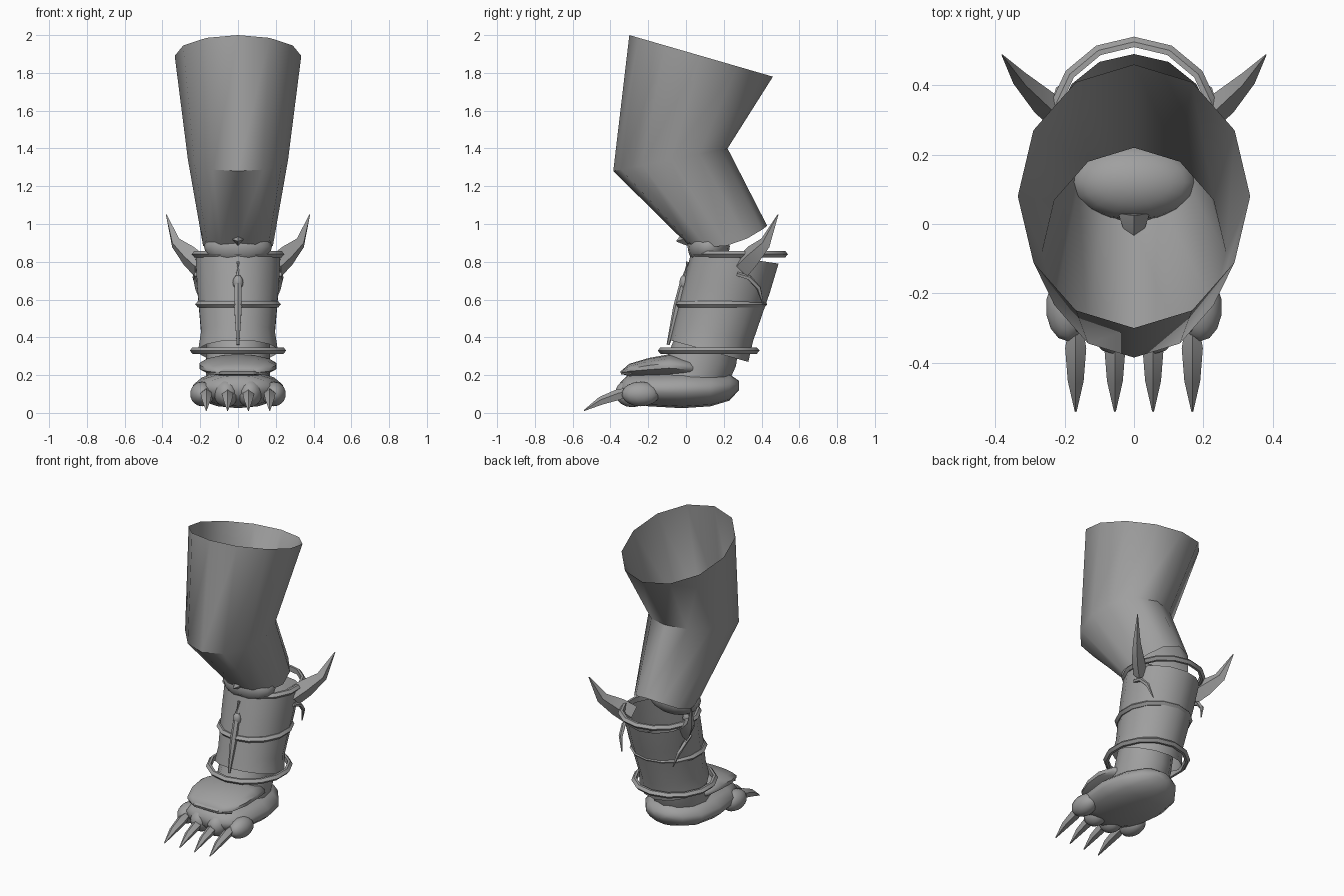
import bpy, math
from mathutils import Vector

if "Cube" in bpy.data.objects:
    bpy.data.objects.remove(bpy.data.objects["Cube"])

grey = bpy.data.materials.new("plain grey")
grey.diffuse_color = (0.35, 0.35, 0.35, 1)
grey.use_nodes = True
grey.node_tree.nodes["Principled BSDF"].inputs["Base Color"].default_value = grey.diffuse_color


def finish(name, verts, faces, angle=40):
    me = bpy.data.meshes.new(name)
    me.from_pydata(verts, [], faces)
    me.materials.append(grey)
    ob = bpy.data.objects.new(name, me)
    bpy.context.collection.objects.link(ob)
    bpy.ops.object.select_all(action='DESELECT')
    ob.select_set(True)
    bpy.context.view_layer.objects.active = ob
    if angle:
        bpy.ops.object.shade_smooth_by_angle(angle=math.radians(angle))
    return ob


def skin(name, rings, caps=False, angle=40):
    """Join equal-sized rings of points, bottom to top, into a tube."""
    n = len(rings[0])
    verts = [p for r in rings for p in r]
    faces = [(k * n + i, k * n + (i + 1) % n, (k + 1) * n + (i + 1) % n, (k + 1) * n + i)
             for k in range(len(rings) - 1) for i in range(n)]
    if caps:
        faces += [tuple(reversed(range(n))), tuple(range(len(verts) - n, len(verts)))]
    return finish(name, verts, faces, angle)


def oval(front, back, half, n=12, sag=0.0):
    """Tilted oval ring through a front and a back (y, z) point."""
    pts = []
    for i in range(n):
        a = 2 * math.pi * i / n
        t = (1 - math.cos(a)) / 2
        pts.append((half * math.sin(a), front[0] + (back[0] - front[0]) * t,
                    front[1] + (back[1] - front[1]) * t - sag * math.sin(a) ** 2))
    return pts


def ball(name, c, r, seg=16, rows=10):
    bpy.ops.mesh.primitive_uv_sphere_add(segments=seg, ring_count=rows, location=c)
    ob = bpy.context.object
    ob.name = name
    ob.scale = r
    ob.data.materials.append(grey)
    bpy.ops.object.shade_smooth()
    return ob


def spike(name, path, radii, n=5, flat=1.0, angle=25):
    """Tapering tube along a path; flat squashes its second axis."""
    path = [Vector(p) for p in path]
    rings = []
    for i, p in enumerate(path):
        d = (path[min(i + 1, len(path) - 1)] - path[max(i - 1, 0)]).normalized()
        u = d.cross(Vector((0, 0, 1)))
        u = u.normalized() if u.length > 0.2 else Vector((1, 0, 0))
        w = u.cross(d)
        rings.append([p + radii[i] * (u * flat * math.sin(2 * math.pi * k / n)
                                      + w * math.cos(2 * math.pi * k / n)) for k in range(n)])
    return skin(name, rings, True, angle)


def band(name, y0, y1, half, z, n=14, wide=0.03, tall=0.034):
    """Horizontal oval hoop with a hexagonal section."""
    prof = [(0, -.5), (.5, -.5), (1, 0), (.5, .5), (0, .5)]
    cy, ry = (y0 + y1) / 2, (y1 - y0) / 2
    rings = []
    for u, v in prof + prof[:1]:
        o = wide * (1 - u)
        rings.append([((half - o) * math.sin(2 * math.pi * i / n),
                       cy - (ry - o) * math.cos(2 * math.pi * i / n), z + v * tall)
                      for i in range(n)])
    return skin(name, rings, angle=35)


# Open upper leg with a bent knee
skin("upper_leg", [oval((0.0, 0.90), (0.43, 0.99), 0.185, sag=0.06),
                   oval((-0.385, 1.28), (0.22, 1.40), 0.265),
                   oval((-0.30, 2.0), (0.46, 1.78), 0.335)], angle=50)

# Open shin sleeve, ankle and joint
skin("shin_sleeve", [oval((-0.085, 0.385), (0.33, 0.27), 0.215, 14),
                     oval((-0.065, 0.47), (0.355, 0.38), 0.20, 14),
                     oval((-0.01, 0.70), (0.445, 0.64), 0.222, 14),
                     oval((0.03, 0.86), (0.49, 0.79), 0.23, 14)])
skin("ankle", [oval((-0.17, 0.20), (0.23, 0.17), 0.17),
               oval((-0.10, 0.30), (0.265, 0.25), 0.17),
               oval((-0.05, 0.42), (0.28, 0.36), 0.17)], True)
ball("ankle_joint", (0, 0.12, 0.88), (0.18, 0.112, 0.105))

# Three hoops round the sleeve
band("top_band", 0.015, 0.54, 0.252, 0.84)
band("middle_band", -0.06, 0.43, 0.233, 0.575)
band("bottom_band", -0.15, 0.39, 0.262, 0.33)

# Front shin bar with its knob, and the small spur above
spike("shin_bar", [(0, 0.01, 0.80), (0, -0.01, 0.70), (0, -0.045, 0.56), (0, -0.095, 0.36)],
      [0.01, 0.02, 0.023, 0.008], 6)
ball("bar_knob", (0, -0.01, 0.69), (0.028, 0.025, 0.04), 8, 6)
spike("front_spur", [(0, 0.03, 0.925), (0, -0.01, 0.92), (0, -0.05, 0.91)], [0.045, 0.032, 0.004], 4)

# Foot sole and instep, lofted along y from (y, bottom, top, half width)
def loft(name, rows, n=14):
    rings = []
    for y, lo, hi, hw in rows:
        rings.append([(hw * math.sin(2 * math.pi * i / n), y,
                       (lo + hi) / 2 + (hi - lo) / 2 * math.cos(2 * math.pi * i / n))
                      for i in range(n)])
    return skin(name, rings, True, 60)


loft("foot", [(-0.35, 0.10, 0.16, 0.08), (-0.31, 0.06, 0.20, 0.17), (-0.20, 0.035, 0.215, 0.225),
              (-0.02, 0.025, 0.225, 0.245), (0.13, 0.035, 0.215, 0.215),
              (0.23, 0.065, 0.205, 0.14), (0.28, 0.12, 0.17, 0.05)])
loft("instep", [(-0.34, 0.205, 0.225, 0.10), (-0.30, 0.195, 0.26, 0.17), (-0.20, 0.19, 0.29, 0.205),
                (-0.09, 0.19, 0.31, 0.21), (0.02, 0.19, 0.29, 0.19), (0.09, 0.20, 0.23, 0.10)])
spike("instep_fold", [(-0.16, -0.29, 0.205), (-0.08, -0.335, 0.215), (0.08, -0.335, 0.215),
                      (0.16, -0.29, 0.205)], [0.006, 0.014, 0.014, 0.006], 5)

# Mirrored toes, claws, horns and tendrils
for s, side in ((-1, "left"), (1, "right")):
    ball(side + "_outer_toe", (s * 0.19, -0.24, 0.10), (0.065, 0.10, 0.065), 14, 9)
    ball(side + "_inner_toe", (s * 0.062, -0.285, 0.105), (0.068, 0.09, 0.075), 14, 9)
    for label, x in (("outer", 0.168), ("inner", 0.055)):
        spike(f"{side}_{label}_claw", [(s * x, -0.30, 0.11), (s * x, -0.355, 0.095),
                                       (s * x, -0.45, 0.062), (s * x, -0.54, 0.012)],
              [0.022, 0.032, 0.024, 0.003], 5)
    spike(side + "_horn", [(s * 0.20, 0.30, 0.775), (s * 0.26, 0.35, 0.83),
                           (s * 0.33, 0.42, 0.90), (s * 0.38, 0.487, 1.05)],
          [0.065, 0.06, 0.036, 0.003], 4, 0.65)
    spike(side + "_tendril", [(s * 0.222, 0.27, 0.735), (s * 0.228, 0.335, 0.715),
                              (s * 0.215, 0.385, 0.66), (s * 0.19, 0.41, 0.57)],
          [0.012, 0.014, 0.013, 0.003], 5)
